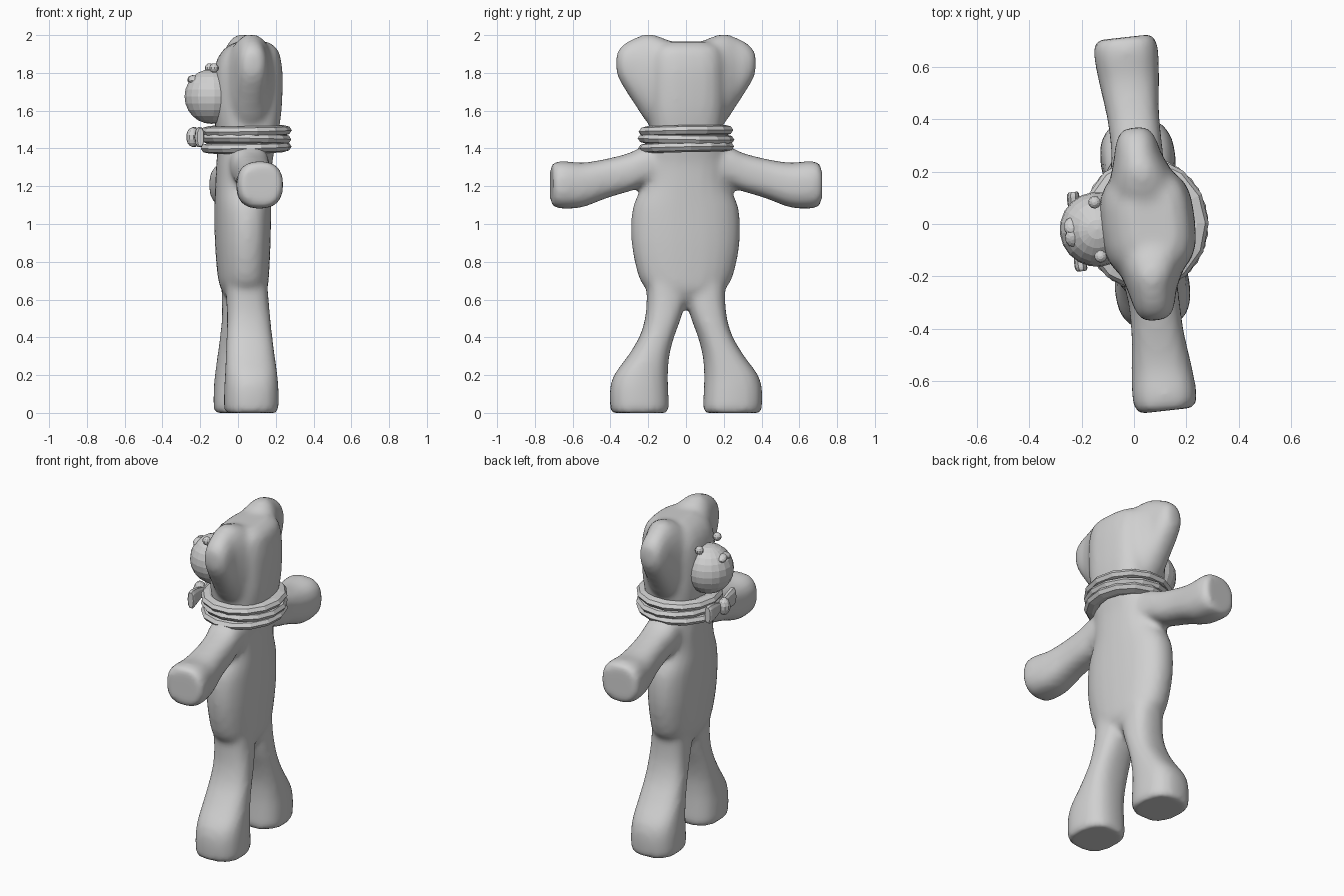
import bpy, bmesh, math
from mathutils import Matrix

if "Cube" in bpy.data.objects:
    bpy.data.objects.remove(bpy.data.objects["Cube"])

grey = bpy.data.materials.new("plain grey")
grey.diffuse_color = (0.63, 0.63, 0.63, 1)
grey.use_nodes = True
grey.node_tree.nodes["Principled BSDF"].inputs["Base Color"].default_value = grey.diffuse_color

# Whole bear faces -x and is turned slightly about z
TURN = Matrix.Translation((0.043, 0, 0)) @ Matrix.Rotation(math.radians(6.4), 4, 'Z')


def finish(name, bm):
    bmesh.ops.recalc_face_normals(bm, faces=bm.faces)
    me = bpy.data.meshes.new(name)
    bm.to_mesh(me)
    bm.free()
    me.materials.append(grey)
    me.transform(TURN)
    ob = bpy.data.objects.new(name, me)
    bpy.context.collection.objects.link(ob)
    return ob


def catmull(a, b, c, d, t):
    return tuple(0.5 * (2*q + (r-p)*t + (2*p-5*q+4*r-s)*t*t + (3*q-p-3*r+s)*t**3)
                 for p, q, r, s in zip(a, b, c, d))


def loft(name, axis, secs, side=1, n=24, power=2.5, steps=3):
    """Rounded sections (t, c1, c2, r1, r2) along z (c = x, y) or y (c = x, z)."""
    rows = []
    for i in range(len(secs) - 1):
        p = [secs[max(0, min(len(secs) - 1, i + k))] for k in (-1, 0, 1, 2)]
        rows += [catmull(*p, s / steps) for s in range(steps)]
    rows.append(secs[-1])
    bm = bmesh.new()
    rings = []
    for t, c1, c2, r1, r2 in rows:
        ring = []
        for k in range(n):
            a = 2 * math.pi * k / n
            c, s = math.cos(a), math.sin(a)
            u = c1 + r1 * math.copysign(abs(c) ** (2 / power), c)
            v = c2 + r2 * math.copysign(abs(s) ** (2 / power), s)
            co = (u, side * v, t) if axis == 'z' else (u, side * t, v)
            ring.append(bm.verts.new(co))
        rings.append(ring)
    for a, b in zip(rings, rings[1:]):
        for k in range(n):
            bm.faces.new((a[k], a[(k+1) % n], b[(k+1) % n], b[k]))
    bm.faces.new(rings[0])
    bm.faces.new(rings[-1])
    return finish(name, bm)


def ball(name, loc, size, seg=16, rot=0):
    bm = bmesh.new()
    m = Matrix.Translation(loc) @ Matrix.Rotation(rot, 4, 'X') @ Matrix.Diagonal((*size, 1))
    bmesh.ops.create_uvsphere(bm, u_segments=seg, v_segments=seg // 2 + 2, radius=1, matrix=m)
    return finish(name, bm)


# Torso
skin = [loft("body", 'z', [
    (0.60, -.01, 0, .09, .12), (0.65, -.01, 0, .118, .20), (0.72, -.015, 0, .132, .25),
    (0.90, -.018, 0, .143, .288), (1.08, -.018, 0, .146, .283), (1.20, -.015, 0, .146, .235),
    (1.32, -.01, 0, .146, .225), (1.40, 0, 0, .15, .215), (1.48, 0, 0, .155, .19)], power=2.3)]

# Head block
skin.append(loft("head", 'z', [
    (1.42, .005, 0, .15, .175), (1.50, .006, 0, .165, .19), (1.62, .008, 0, .178, .205),
    (1.78, .01, 0, .18, .205), (1.87, .015, 0, .166, .20), (1.93, .025, 0, .135, .18),
    (1.965, .03, 0, .08, .13)], power=2.9))

for side, tag in ((1, "left"), (-1, "right")):
    # Wing-like ears merging into the head
    skin.append(loft(tag + "_ear", 'y', [
        (0.06, .012, 1.73, .15, .225), (0.13, .01, 1.745, .142, .243), (0.20, .005, 1.768, .115, .238),
        (0.26, 0, 1.802, .092, .188), (0.31, 0, 1.828, .08, .138), (0.35, 0, 1.845, .062, .09),
        (0.37, 0, 1.85, .034, .045)], side, power=2.3))
    # Arms with blunt paws
    skin.append(loft(tag + "_arm", 'y', [
        (0.10, -.005, 1.31, .11, .10), (0.22, -.005, 1.307, .103, .105), (0.30, 0, 1.275, .098, .102),
        (0.42, 0, 1.242, .1, .104), (0.55, 0, 1.207, .115, .118), (0.65, 0, 1.207, .123, .126),
        (0.70, 0, 1.208, .117, .119), (0.717, 0, 1.21, .097, .102)], side))
    # Legs with wide feet
    skin.append(loft(tag + "_leg", 'z', [
        (0.0, 0, .248, .132, .148), (0.02, 0, .247, .143, .155), (0.12, 0, .25, .143, .154),
        (0.20, 0, .24, .138, .142), (0.30, 0, .2, .13, .109), (0.40, 0, .157, .122, .091),
        (0.50, 0, .123, .115, .094), (0.60, -.005, .105, .112, .103), (0.70, -.01, .11, .11, .10)],
        side))
    # Eyes
    ball(tag + "_eye", (-0.183, side * .104, 1.826), (.025, .025, .025), 10)
    # Bow wings
    loft(tag + "_bow_wing", 'y', [
        (0.0, -.262, 1.46, .014, .02), (0.07, -.264, 1.46, .02, .044),
        (0.135, -.262, 1.46, .024, .055), (0.152, -.26, 1.46, .017, .048)], side, n=10)
    # Nose halves
    ball(tag + "_nose_half", (-0.281, side * .022, 1.765), (.03, .036, .021), 10, side * -.35)

ball("muzzle", (-0.185, 0, 1.675), (.143, .143, .145), 20)
ball("bow_knot", (-0.284, 0, 1.46), (.036, .036, .052), 10)

# Blend head, torso and limbs into one soft skin
body = skin[0]
with bpy.context.temp_override(active_object=body, object=body, selected_objects=skin,
                               selected_editable_objects=skin):
    bpy.ops.object.join()
remesh = body.modifiers.new("blend", 'REMESH')
remesh.mode = 'VOXEL'
remesh.voxel_size = 0.018
remesh.use_smooth_shade = True
soften = body.modifiers.new("soften", 'SMOOTH')
soften.factor = 0.5
soften.iterations = 6

# Three stacked neck rings, fat enough to hug the neck
for i, (z, tilt) in enumerate(((1.405, .02), (1.45, -.015), (1.493, .015))):
    secs, ring = 14, 8
    bm = bmesh.new()
    grid = []
    for a in range(secs):
        t = 2 * math.pi * (a + i * .4) / secs
        row = []
        for b in range(ring):
            p = 2 * math.pi * b / ring
            r = .198 + .044 * math.cos(p)
            x, y = r * math.cos(t), 1.06 * r * math.sin(t)
            row.append(bm.verts.new((x, y, z + .028 * math.sin(p) + tilt * (x + y))))
        grid.append(row)
    for a in range(secs):
        for b in range(ring):
            c, d = (a + 1) % secs, (b + 1) % ring
            bm.faces.new((grid[a][b], grid[c][b], grid[c][d], grid[a][d]))
    finish("neck_ring_%d" % (i + 1), bm)
